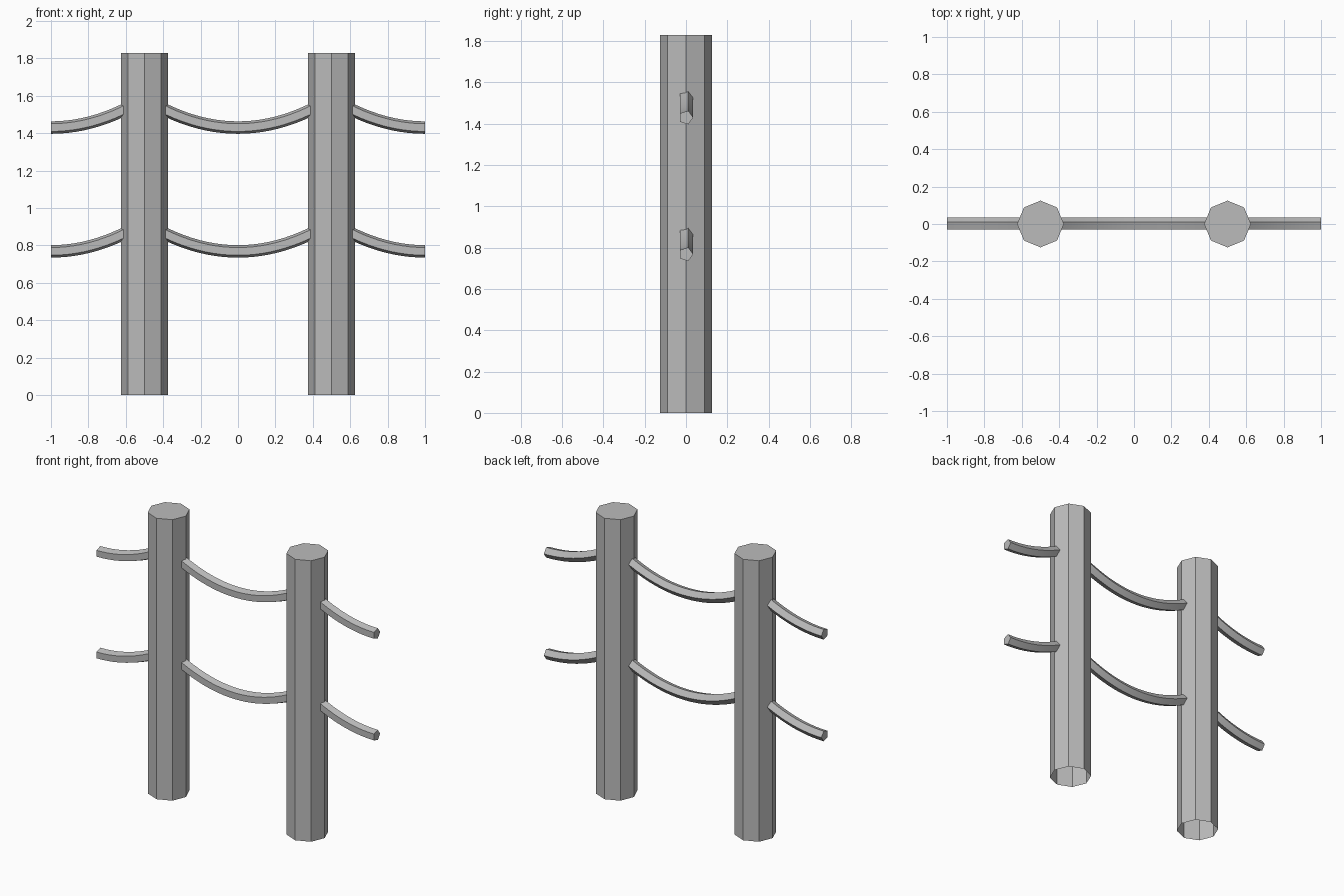
import bpy
import bmesh
import math
from mathutils import Matrix, Vector

cube = bpy.data.objects.get("Cube")
if cube:
    bpy.data.objects.remove(cube, do_unlink=True)

POST_X, POST_RADIUS, POST_HEIGHT = 0.5, 0.125, 1.83
ROPE_RADIUS, SAG = 0.035, 0.62
REACH = 0.42  # how far a rope runs from its lowest point into a post

grey = bpy.data.materials.new("plain_grey")
grey.use_nodes = True
grey.diffuse_color = (0.5, 0.5, 0.5, 1)
grey.node_tree.nodes["Principled BSDF"].inputs["Base Color"].default_value = (0.5, 0.5, 0.5, 1)


def finish(name, bm):
    """Turn a bmesh into a shaded, coloured object."""
    bmesh.ops.recalc_face_normals(bm, faces=bm.faces)
    mesh = bpy.data.meshes.new(name)
    bm.to_mesh(mesh)
    bm.free()
    mesh.materials.append(grey)
    obj = bpy.data.objects.new(name, mesh)
    bpy.context.collection.objects.link(obj)
    bpy.ops.object.select_all(action="DESELECT")
    obj.select_set(True)
    bpy.context.view_layer.objects.active = obj
    bpy.ops.object.shade_smooth_by_angle(angle=math.radians(30))
    return obj


def make_post(name, x):
    """Eight-sided post, closed on top and open underneath."""
    bm = bmesh.new()
    bmesh.ops.create_cone(
        bm, cap_ends=True, segments=8, radius1=POST_RADIUS, radius2=POST_RADIUS,
        depth=POST_HEIGHT, matrix=Matrix.Translation((x, 0, POST_HEIGHT / 2)))
    bm.normal_update()
    bottom = [f for f in bm.faces if f.normal.z < -0.9]
    bmesh.ops.delete(bm, geom=bottom, context="FACES_ONLY")
    return finish(name, bm)


def make_rope(name, low_x, low_z, start, end, steps):
    """Five-sided rope swept along a hanging parabola."""
    bm = bmesh.new()
    rings = []
    for i in range(steps + 1):
        d = start + (end - start) * i / steps
        centre = Vector((low_x + d, 0, low_z + SAG * d * d))
        up = Vector((-2 * SAG * d, 0, 1)).normalized()
        ring = []
        for k in range(5):
            a = math.tau * k / 5
            offset = Vector((0, math.cos(a), 0)) + up * math.sin(a)
            ring.append(bm.verts.new(centre + offset * ROPE_RADIUS))
        rings.append(ring)
    for r, s in zip(rings, rings[1:]):
        for k in range(5):
            n = (k + 1) % 5
            bm.faces.new((r[k], r[n], s[n], s[k]))
    bm.faces.new(rings[0])
    bm.faces.new(rings[-1])
    return finish(name, bm)


# Posts
make_post("left_post", POST_X)
make_post("right_post", -POST_X)

# Two levels of hanging ropes: one full span and a half span on each side
for level, z in (("upper", 1.43), ("lower", 0.768)):
    make_rope(level + "_middle_rope", 0, z, -REACH, REACH, 20)
    make_rope(level + "_left_rope", 1, z, -REACH, 0, 10)
    make_rope(level + "_right_rope", -1, z, 0, REACH, 10)
